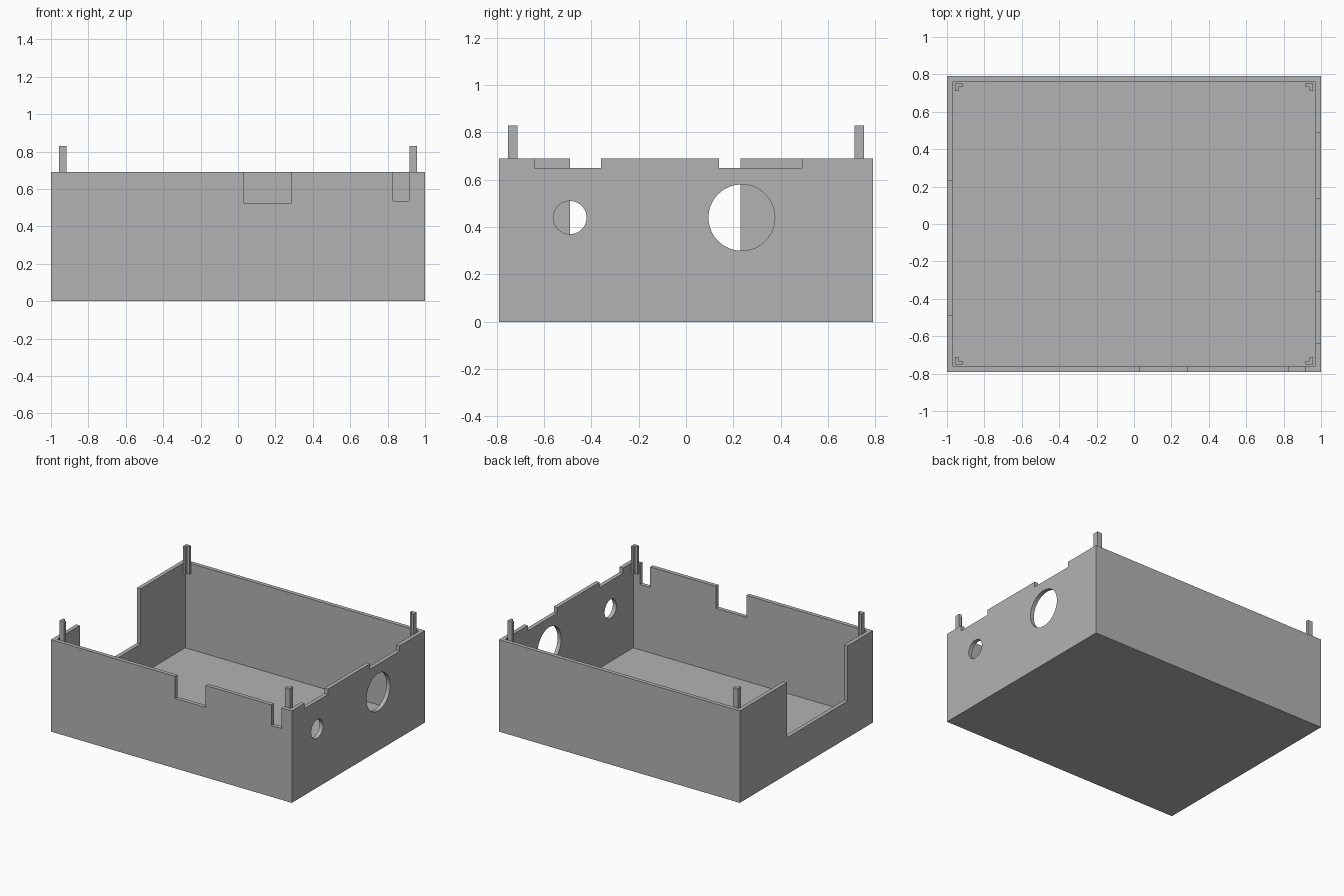
import bpy
import bmesh
from math import pi
from mathutils import Matrix, Vector

if "Cube" in bpy.data.objects:
    bpy.data.objects.remove(bpy.data.objects["Cube"])

HALF_X, HALF_Y, TOP = 1.0, 0.79, 0.69
WALL, FLOOR = 0.03, 0.045

grey = bpy.data.materials.new("plain grey")
grey.use_nodes = True
grey.diffuse_color = (0.45, 0.45, 0.45, 1)
grey.node_tree.nodes["Principled BSDF"].inputs["Base Color"].default_value = grey.diffuse_color


def add_object(name, bm):
    bmesh.ops.recalc_face_normals(bm, faces=bm.faces)
    mesh = bpy.data.meshes.new(name)
    bm.to_mesh(mesh)
    bm.free()
    mesh.materials.append(grey)
    obj = bpy.data.objects.new(name, mesh)
    bpy.context.collection.objects.link(obj)
    return obj


def box(name, low, high):
    low, high = Vector(low), Vector(high)
    bm = bmesh.new()
    matrix = Matrix.Translation((low + high) / 2) @ Matrix.Diagonal((*(high - low), 1))
    bmesh.ops.create_cube(bm, size=1, matrix=matrix)
    return add_object(name, bm)


def disc_cutter(name, y, z, radius):
    bm = bmesh.new()
    matrix = Matrix.Translation((HALF_X, y, z)) @ Matrix.Rotation(pi / 2, 4, "Y")
    bmesh.ops.create_cone(bm, cap_ends=True, segments=64, radius1=radius,
                          radius2=radius, depth=0.2, matrix=matrix)
    return add_object(name, bm)


# Open tray
tray = box("tray", (-HALF_X, -HALF_Y, 0), (HALF_X, HALF_Y, TOP))
cutters = [box("cavity_cutter", (WALL - HALF_X, WALL - HALF_Y, FLOOR),
               (HALF_X - WALL, HALF_Y - WALL, 1))]

# Front rim notches
for x0, x1, z in ((0.03, 0.285, 0.525), (0.83, 0.915, 0.535)):
    cutters.append(box("front_notch_cutter", (x0, -0.9, z), (x1, -0.7, 1)))

# Shallow rim notches and round ports in the left wall
for y0, y1 in ((-0.64, -0.36), (0.14, 0.49)):
    cutters.append(box("left_notch_cutter", (0.9, y0, 0.65), (1.1, y1, 1)))
cutters.append(disc_cutter("small_port_cutter", -0.49, 0.44, 0.07))
cutters.append(disc_cutter("large_port_cutter", 0.235, 0.44, 0.14))

# Deep opening in the right wall
cutters.append(box("right_opening_cutter", (-1.1, -0.49, 0.275), (-0.9, 0.23, 1)))

for cutter in cutters:
    mod = tray.modifiers.new(cutter.name, "BOOLEAN")
    mod.operation = "DIFFERENCE"
    mod.solver = "EXACT"
    mod.object = cutter
bpy.context.view_layer.update()
cut_mesh = bpy.data.meshes.new_from_object(
    tray.evaluated_get(bpy.context.evaluated_depsgraph_get()))
tray.modifiers.clear()
tray.data = cut_mesh
for cutter in cutters:
    bpy.data.objects.remove(cutter)

# L-shaped locating post inside each corner
OUTLINE = ((0, 0), (0.04, 0), (0.04, 0.02), (0.02, 0.02), (0.02, 0.04), (0, 0.04))
for x_name, sx in (("right", -1), ("left", 1)):
    for y_name, sy in (("front", -1), ("back", 1)):
        bm = bmesh.new()
        verts = [bm.verts.new((sx * (0.957 - u), sy * (0.752 - v), 0.62)) for u, v in OUTLINE]
        base = bm.faces.new(verts)
        extruded = bmesh.ops.extrude_face_region(bm, geom=[base], use_keep_orig=True)
        top = [v for v in extruded["geom"] if isinstance(v, bmesh.types.BMVert)]
        bmesh.ops.translate(bm, verts=top, vec=(0, 0, 0.21))
        add_object(f"{y_name}_{x_name}_post", bm)
